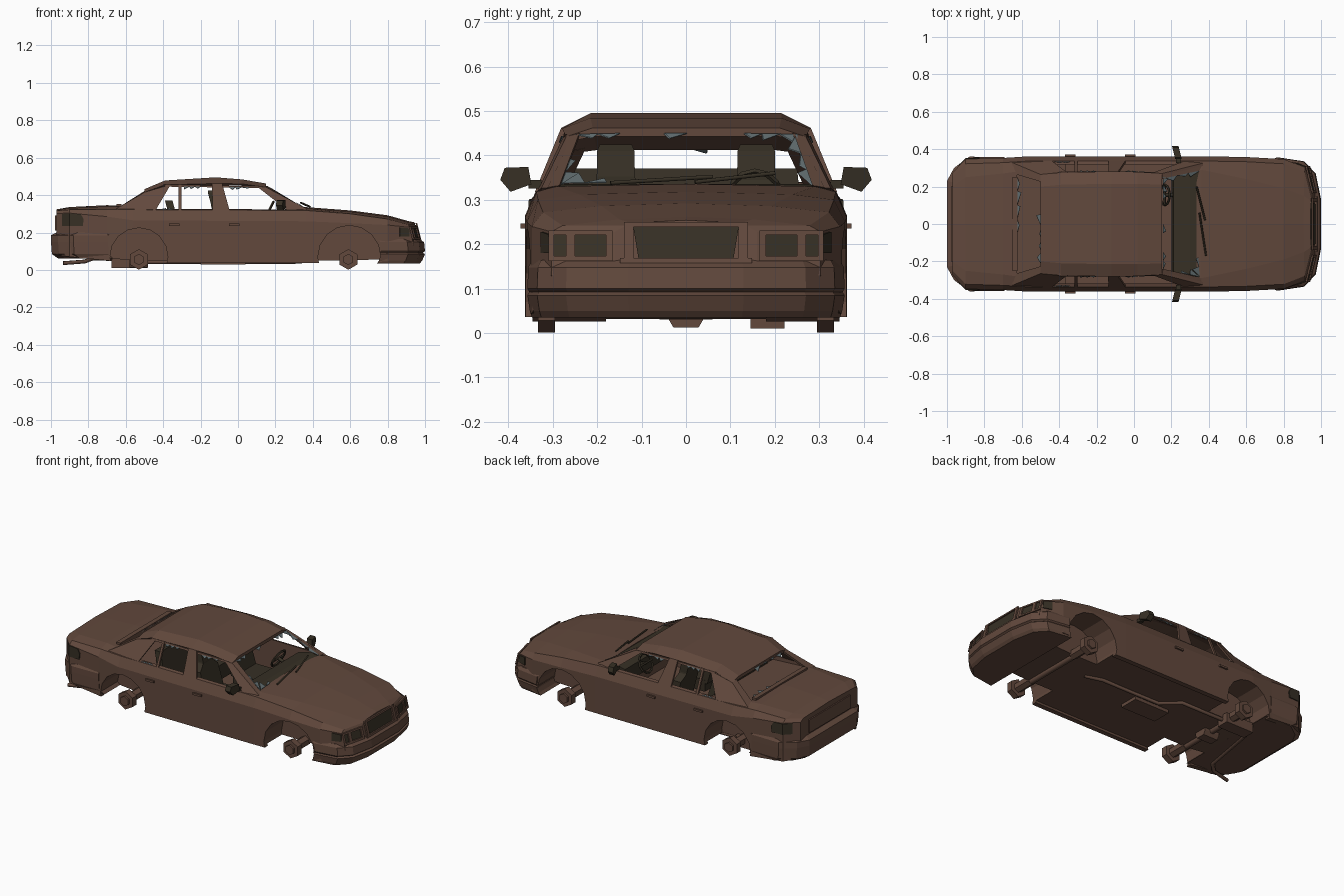
import bpy, bmesh, math, random
from mathutils import Vector

random.seed(4)


def material(name, col):
    m = bpy.data.materials.new(name)
    m.diffuse_color = (*col, 1)
    return m


RUST = material("rusty brown", (0.122, 0.066, 0.046))
DARK = material("charred dark", (0.037, 0.029, 0.018))
GLASS = material("broken glass", (0.127, 0.162, 0.171))


def loft(name, groups, mat, both=False):
    """Skin each group of rings (3D point loops) with capped ends; both mirrors across y."""
    if both:
        groups = groups + [[[(x, -y, z) for x, y, z in r] for r in g] for g in groups]
    bm = bmesh.new()
    for rings in groups:
        vs = [[bm.verts.new(p) for p in r] for r in rings]
        n = len(vs[0])
        for a, b in zip(vs, vs[1:]):
            for i in range(n):
                bm.faces.new((a[i], a[(i + 1) % n], b[(i + 1) % n], b[i]))
        bm.faces.new(vs[0])
        bm.faces.new(vs[-1][::-1])
    bmesh.ops.recalc_face_normals(bm, faces=bm.faces)
    me = bpy.data.meshes.new(name)
    bm.to_mesh(me)
    bm.free()
    me.materials.append(mat)
    ob = bpy.data.objects.new(name, me)
    bpy.context.collection.objects.link(ob)
    return ob


def box(name, dims, mat=RUST, both=False):
    x0, x1, y0, y1, z0, z1 = dims
    return loft(name, [[[(x, y0, z0), (x, y1, z0), (x, y1, z1), (x, y0, z1)] for x in (x0, x1)]], mat, both)


def plate(pts, off):
    o = Vector(off)
    return [pts, [tuple(Vector(p) + o) for p in pts]]


def cyl_y(x, z, r, y0, y1, n):
    return [[(x + r * math.sin(2 * math.pi * i / n), y, z + r * math.cos(2 * math.pi * i / n))
             for i in range(n)] for y in (y0, y1)]


def tube(name, pts, r, mat=RUST):
    cu = bpy.data.curves.new(name, 'CURVE')
    cu.dimensions = '3D'
    cu.bevel_depth, cu.bevel_resolution, cu.use_fill_caps = r, 1, True
    sp = cu.splines.new('POLY')
    sp.points.add(len(pts) - 1)
    for p, q in zip(sp.points, pts):
        p.co = (*q, 1)
    cu.materials.append(mat)
    bpy.context.collection.objects.link(bpy.data.objects.new(name, cu))


# Lower body: sections along the length (x, width, bottom, mid, shoulder, crease y, top)
def section(x, w, zb, zm, zs, wt, zt):
    half = [(0, zb + .014), (w - .03, zb + .014), (w - .03, zb), (w, zb),
            (w, zm), (w - .025, zs), (wt, zt - .006), (0, zt)]
    full = half + [(-y, z) for y, z in half[-2:0:-1]]
    return [(x - (.25 * (z - .17) if x > .9 else 0), y, z) for y, z in full]


body = loft("body", [[section(*s) for s in (
    (-.97, .275, .08, .302, .316, .20, .324), (-.90, .347, .07, .304, .322, .25, .336),
    (-.70, .353, .05, .285, .324, .27, .346), (-.56, .362, .036, .265, .322, .29, .342),
    (.36, .362, .036, .26, .318, .29, .336), (.60, .358, .036, .25, .30, .24, .318),
    (.80, .347, .045, .24, .272, .19, .292), (.93, .303, .13, .228, .242, .15, .262),
    (.965, .16, .13, .228, .242, .125, .254))]], RUST)

# Cutters for the cabin with its parcel shelf, and the wheel arches
tub = [(-.365, .082), (.335, .082), (.335, .6), (-.625, .6), (-.625, .315), (-.365, .3)]
arches = [cyl_y(x, .07, r, s * .19, s * .6, 16)
          for x, r in ((-.53, .155), (.595, .168)) for s in (1, -1)]
cutter = loft("cutter", [[[(x, y, z) for x, z in tub] for y in (-.318, .318)]] + arches, RUST)
cutter.hide_render = True
cutter.hide_viewport = True
mod = body.modifiers.new("openings", 'BOOLEAN')
mod.operation, mod.solver, mod.object = 'DIFFERENCE', 'EXACT', cutter


# Bumpers: a plan outline stacked in layers (z, scale)
def bumper(name, half, layers):
    outline = half + [(x, -y) for x, y in reversed(half)]
    loft(name, [[[(x * s, y * s, z) for x, y in outline] for z, s in layers]], RUST)


bumper("front_bumper", [(1, .13), (.972, .27), (.91, .335), (.765, .357)],
       [(.035, .972), (.05, .985), (.085, 1), (.092, .988), (.1, 1), (.148, .995), (.165, .97)])
bumper("rear_bumper", [(-1, .23), (-.962, .30), (-.88, .36), (-.695, .357)],
       [(.06, .96), (.085, .995), (.15, 1), (.185, 1), (.2, .97)])

# Roof skin
rings = []
for x, ye, ze, yc, zc in ((-.50, .265, .415, .20, .432), (-.39, .276, .455, .21, .478),
                          (-.12, .281, .462, .215, .495), (.02, .279, .46, .215, .484),
                          (.15, .27, .442, .21, .462)):
    top = [(ye, ze), (yc, zc), (-yc, zc), (-ye, ze)]
    under = [(-ye + .012, ze - .01), (-yc, zc - .02), (yc, zc - .02), (ye - .012, ze - .01)]
    rings.append([(x, y, z) for y, z in top + under])
loft("roof", [rings], RUST)

# Pillars and window rails
side = (0, -.014, 0)
loft("side_pillars", [
    plate([(.15, .27, .442), (.10, .274, .447), (.265, .335, .318), (.37, .326, .326)], side),
    plate([(-.14, .281, .462), (-.085, .281, .462), (-.045, .34, .318), (-.135, .34, .318)], side),
    plate([(-.317, .279, .458), (-.303, .279, .458), (-.303, .34, .318), (-.317, .34, .318)], side),
    plate([(-.50, .265, .415), (-.36, .277, .456), (-.44, .338, .32), (-.65, .328, .328)], side),
    plate([(-.40, .277, .456), (.13, .273, .447), (.12, .277, .438), (-.38, .282, .445)], side),
], RUST, True)
loft("screen_pillars", [
    plate([(.15, .27, .442), (.155, .24, .45), (.35, .285, .332), (.37, .326, .326)], (-.014, 0, -.008)),
    plate([(-.50, .265, .415), (-.495, .225, .425), (-.63, .265, .34), (-.65, .328, .328)], (.014, 0, -.008)),
], RUST, True)

# Trunk lip and rear panel
box("trunk_lip", (-.65, -.622, -.25, .25, .335, .352))
box("trunk_panel", (-.978, -.96, -.2, .2, .21, .29))


# Nose details lie on a slanted front face
def nose(y, z, off):
    return (.965 + off - .24 * max(0, y - .16) - .25 * (z - .17), y, z)


def nose_plate(y0, y1, z0, z1, off, slant=0):
    return plate([nose(y0, z0, off), nose(y1 - slant, z0, off),
                  nose(y1, z1, off), nose(y0, z1, off)], (-.009, 0, 0))


loft("headlight_frame", [nose_plate(.165, .31, .162, .173, .011), nose_plate(.165, .31, .221, .231, .011),
                         nose_plate(.165, .18, .173, .221, .011), nose_plate(.25, .27, .173, .221, .011),
                         nose_plate(.297, .31, .173, .221, .011)], RUST, True)
loft("headlight", [nose_plate(.18, .25, .173, .221, .004),
                   nose_plate(.27, .297, .173, .221, .004)], DARK, True)
loft("grille_frame", [nose_plate(0, .148, .158, .169, .013), nose_plate(0, .14, .239, .25, .013),
                      nose_plate(.118, .14, .169, .239, .013)], RUST, True)
loft("grille_opening", [nose_plate(0, .119, .168, .24, .005, .012)], DARK, True)
loft("side_headlight", [plate([(.865, .3275, .18), (.918, .31, .18), (.915, .31, .222), (.865, .3275, .228)],
                              (-.002, -.008, 0))], DARK, True)

# Tail lights wrap round the rear corners
loft("tail_light", [
    plate([(-.94, .311, .235), (-.90, .352, .235), (-.90, .352, .302), (-.94, .311, .30)], (.004, -.008, 0)),
    plate([(-.90, .352, .235), (-.83, .356, .235), (-.825, .356, .27), (-.84, .354, .298), (-.90, .352, .302)],
          (0, -.008, 0)),
], DARK, True)

# Door handles and mirrors
for x in (-.34, -.02):
    box("door_handle", (x - .028, x + .028, .355, .372, .235, .247), RUST, True)
loft("mirror", [[[(x - .25 * (y - .35), y, z) for y, z in ((.348, .335), (.395, .318), (.418, .345),
                                                         (.408, .372), (.355, .374))]
                 for x in (.22, .255)]], DARK, True)
box("mirror_arm", (.225, .25, .325, .355, .325, .345), DARK, True)

# Hubs and axles
for x in (-.53, .59):
    loft("hub", [cyl_y(x, .056, .055, .295, .333, 6), cyl_y(x, .056, .03, .18, .345, 6)], RUST, True)
    tube("axle", [(x, -.3, .047), (x, .3, .047)], .018)

# Underside: differential, muffler and exhaust pipes
loft("differential", [[[(x, y, z) for x, y in ((-.58, -w), (-.48, -w), (-.48, w), (-.58, w))]
                       for z, w in ((.012, .028), (.036, .042), (.07, .042))]], RUST)
box("muffler", (-.675, -.485, .145, .222, .01, .07))
box("gearbox", (-.20, .04, -.06, .06, .03, .07))
tube("exhaust_pipe", [(.4, .05, .05), (.3, .09, .042), (-.1, .09, .042), (-.2, .18, .042), (-.5, .18, .042)], .011)
tube("tail_pipe", [(-.66, .18, .055), (-.72, .1, .06), (-.78, -.25, .06), (-.82, -.29, .045), (-.935, -.31, .036)], .011)

# Seats
for s in (1, -1):
    y = s * .158
    box("front_seat_base", (-.08, .09, y - .09, y + .09, .12, .19), DARK)
    loft("front_seat_back", [[[(cx - .025, y - w, z), (cx + .025, y - w, z),
                               (cx + .025, y + w, z), (cx - .025, y + w, z)]
                              for z, cx, w in ((.17, -.07, .09), (.31, -.11, .085), (.345, -.12, .045),
                                               (.352, -.12, .043), (.41, -.135, .042), (.425, -.135, .036))]], DARK)
box("rear_seat_base", (-.36, -.2, -.27, .27, .1, .19), DARK)
loft("rear_seat_back", [plate([(-.30, -.27, .18), (-.35, -.25, .37), (-.35, .25, .37), (-.30, .27, .18)],
                              (-.04, 0, 0))], DARK)

# Dashboard, steering wheel and wipers
loft("dashboard", [[[(.2, y, .24), (.33, y, .24), (.35, y, .33), (.30, y, .335), (.21, y, .315)]
                    for y in (-.29, .29)]], DARK)
bpy.ops.mesh.primitive_torus_add(location=(.165, .155, .315), rotation=(0, -1.1, 0), major_radius=.055,
                                 minor_radius=.007, major_segments=12, minor_segments=5)
wheel = bpy.context.object
wheel.name = "steering_wheel"
wheel.data.materials.append(DARK)
tube("steering_column", [(.165, .155, .315), (.25, .155, .285)], .01, DARK)
tube("steering_spoke", [(.165, .102, .315), (.165, .208, .315)], .006, DARK)
for a, b in (((.385, -.17, .338), (.35, .06, .352)), ((.38, .02, .34), (.335, .2, .36))):
    tube("wiper", [a, b], .005, DARK)


# Jagged glass left along the window edges
def shards(a, b, inward, n):
    a, b, inward = Vector(a), Vector(b), Vector(inward)
    out = []
    for i in range(n):
        p, q = a.lerp(b, i / n), a.lerp(b, (i + 1) / n)
        tip = p.lerp(q, random.random()) + inward * random.uniform(.3, 1)
        out.append(plate([tuple(p), tuple(q), tuple(tip)], (0, .002, .002)))
    return out


loft("glass_shards",
     shards((.155, -.05, .448), (.155, .0, .448), (.045, 0, -.03), 1)
     + shards((.155, .13, .448), (.155, .25, .446), (.04, 0, -.025), 3)
     + shards((.155, -.25, .446), (.155, -.15, .448), (.03, 0, -.02), 2)
     + shards((.25, -.262, .39), (.35, -.283, .332), (-.01, .035, .004), 2)
     + shards((.17, .244, .44), (.35, .283, .332), (-.01, -.03, .004), 3)
     + shards((.35, -.28, .336), (.345, -.18, .338), (-.04, 0, .025), 2)
     + shards((-.495, -.22, .422), (-.495, .05, .422), (-.03, 0, -.02), 4)
     + shards((-.625, -.05, .34), (-.625, .25, .34), (.025, 0, .017), 4), GLASS)
loft("side_glass_shards",
     shards((-.05, .279, .442), (.06, .276, .442), (0, .01, -.025), 3)
     + shards((-.29, .279, .445), (-.2, .279, .445), (0, .008, -.02), 3)
     + shards((-.43, .332, .32), (-.34, .332, .32), (0, -.01, .02), 2), GLASS, True)
